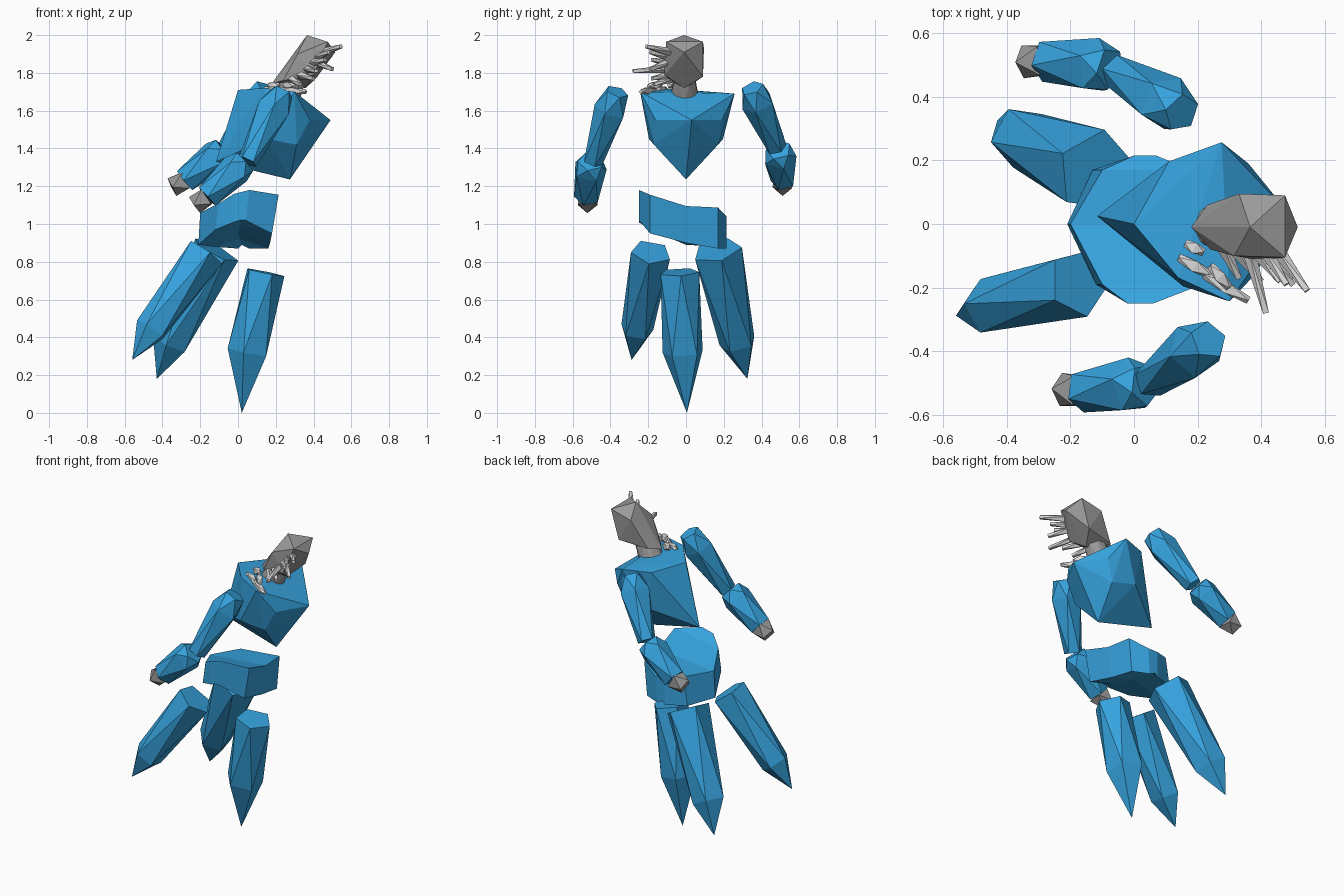
import bpy, bmesh, math
from mathutils import Vector


def material(name, rgb):
    m = bpy.data.materials.new(name)
    m.diffuse_color = (*rgb, 1)
    return m


BLUE = material("blue", (0.037, 0.365, 0.73))
GREY = material("grey", (0.32, 0.32, 0.32))
LIGHT = material("light grey", (0.72, 0.72, 0.72))


def finish(name, bm, mat):
    bmesh.ops.recalc_face_normals(bm, faces=bm.faces)
    mesh = bpy.data.meshes.new(name)
    bm.to_mesh(mesh)
    bm.free()
    mesh.materials.append(mat)
    ob = bpy.data.objects.new(name, mesh)
    bpy.context.collection.objects.link(ob)
    return ob


def hull(name, points, mat):
    """Faceted convex block around a few points."""
    bm = bmesh.new()
    for p in points:
        bm.verts.new(p)
    bmesh.ops.convex_hull(bm, input=bm.verts)
    bmesh.ops.delete(bm, geom=[v for v in bm.verts if not v.link_faces], context='VERTS')
    return finish(name, bm, mat)


def limb(name, a, b, rings, mat, sides=5, tip=None, phase=0.0):
    """Faceted limb from a to b; rings are (fraction, radius), each turned half a side."""
    a, b = Vector(a), Vector(b)
    q = (b - a).to_track_quat('Z', 'Y')
    pts = []
    for i, (t, r) in enumerate(rings):
        for k in range(sides):
            ang = 2 * math.pi * (k + i / 2 + phase) / sides
            pts.append(a.lerp(b, t) + q @ Vector((r * math.cos(ang), r * math.sin(ang), 0)))
    if tip:
        pts.append(Vector(tip))
    return hull(name, pts, mat)


def loft(name, stations, mat):
    """Skin over (y, [(x, z), ...]) sections."""
    bm = bmesh.new()
    rows = [[bm.verts.new((x, y, z)) for x, z in sec] for y, sec in stations]
    n = len(rows[0])
    for r, s in zip(rows, rows[1:]):
        for k in range(n):
            bm.faces.new((r[k], r[(k + 1) % n], s[(k + 1) % n], s[k]))
    bm.faces.new(rows[0])
    bm.faces.new(rows[-1])
    return finish(name, bm, mat)


# Chest: leaning shield-shaped block, V at the bottom
hull("chest", [
    (0.0, 0.0, 1.71), (-0.116, 0.025, 1.33),                            # spine
    (0.49, 0.03, 1.55), (0.275, 0.0, 1.236),                            # breast ridge
    (0.276, 0.257, 1.69), (0.30, -0.243, 1.70),                         # shoulders
    (0.11, 0.197, 1.69), (0.14, -0.17, 1.72),                           # shoulder blades
    (0.36, 0.19, 1.55), (0.38, -0.16, 1.55),                            # upper ribs
    (0.31, 0.17, 1.42), (0.31, -0.17, 1.42),                            # lower ribs, front
    (0.155, 0.196, 1.45), (0.155, -0.196, 1.45)], BLUE)                 # lower ribs, back

# Pelvis: bent belt, higher on one side, hollowed underneath
loft("pelvis", [
    (-0.25, [(-0.02, 1.16), (0.06, 1.18), (0.04, 1.02), (0.01, 1.02), (-0.02, 1.01)]),
    (-0.19, [(-0.10, 1.11), (0.215, 1.155), (0.18, 0.95), (0.01, 1.0), (-0.12, 0.97)]),
    (0.00, [(-0.20, 1.06), (0.20, 1.095), (0.17, 0.90), (0.0, 0.95), (-0.21, 0.89)]),
    (0.17, [(-0.10, 1.06), (0.18, 1.087), (0.16, 0.87), (0.01, 0.92), (-0.13, 0.88)]),
    (0.215, [(0.0, 1.04), (0.07, 1.04), (0.06, 0.87), (0.02, 0.89), (0.0, 0.87)])], BLUE)

# Legs: long shards ending in a point
LEG = [(0.0, 0.125), (1.0, 0.095)]
limb("left_thigh", (-0.175, -0.185, 0.85), (-0.46, -0.26, 0.44), [(0.0, 0.11), (1.0, 0.09)],
     BLUE, tip=(-0.56, -0.288, 0.28))
limb("right_thigh", (-0.12, 0.165, 0.86), (-0.36, 0.275, 0.37), [(0.0, 0.135), (1.0, 0.1)],
     BLUE, tip=(-0.43, 0.325, 0.18), phase=0.3)
limb("shin", (0.14, -0.035, 0.745), (0.055, -0.015, 0.32),
     [(0.0, 0.108), (1.0, 0.112)], BLUE, tip=(0.02, 0.005, 0.0), phase=0.5)

# Arms: upper arm, forearm and hand on each side
UPPER = [(0.0, 0.062), (0.25, 0.09), (1.0, 0.055)]
FORE = [(0.0, 0.068), (0.22, 0.09), (1.0, 0.068)]
HAND = [(0.0, 0.064), (1.0, 0.052)]
ARMS = {
    "left": [(0.235, -0.365, 1.70), (0.05, -0.495, 1.33),
             (0.035, -0.505, 1.33), (-0.165, -0.525, 1.145), (-0.23, -0.52, 1.10)],
    "right": [(0.15, 0.35, 1.72), (-0.055, 0.48, 1.40),
              (-0.075, 0.49, 1.395), (-0.28, 0.515, 1.23), (-0.35, 0.51, 1.195)],
}
for side, (shoulder, elbow, fore, wrist, finger) in ARMS.items():
    limb(side + "_upper_arm", shoulder, elbow, UPPER, BLUE)
    limb(side + "_forearm", fore, wrist, FORE, BLUE)
    limb(side + "_hand", wrist, finger, HAND, GREY, sides=4, phase=0.5)

# Head: tilted faceted block on a short neck
hull("head", [
    (0.365, -0.01, 2.0), (0.475, 0.09, 1.965), (0.475, -0.105, 1.965), (0.515, -0.01, 1.91),
    (0.33, 0.095, 1.93), (0.315, -0.10, 1.90), (0.42, 0.09, 1.78), (0.40, -0.115, 1.79),
    (0.36, -0.01, 1.72), (0.23, 0.06, 1.76), (0.24, -0.08, 1.76), (0.18, -0.01, 1.745)], GREY)
limb("neck", (0.245, -0.008, 1.655), (0.30, -0.008, 1.76), [(0, 0.078), (1, 0.062)], GREY, sides=8)

# Face spikes: thin square rods, base to tip
SPIKES = [
    ((0.45, -0.08, 1.91), (0.545, -0.21, 1.94)),
    ((0.36, -0.08, 1.82), (0.415, -0.28, 1.81)),
    ((0.40, -0.08, 1.86), (0.50, -0.19, 1.82)),
    ((0.38, -0.08, 1.85), (0.46, -0.18, 1.87)),
    ((0.41, -0.08, 1.88), (0.48, -0.19, 1.91)),
    ((0.32, -0.08, 1.79), (0.40, -0.18, 1.77)),
    ((0.28, -0.07, 1.77), (0.33, -0.17, 1.74))]
for i, (a, b) in enumerate(SPIKES):
    limb(f"face_spike_{i + 1}", a, b, [(0, 0.022), (1, 0.013)], LIGHT, sides=4)

# Loose shards over the chest
SHARDS = [
    ((0.14, -0.105, 1.715), (0.24, -0.16, 1.705)),
    ((0.22, -0.16, 1.71), (0.36, -0.24, 1.70)),
    ((0.16, -0.06, 1.735), (0.22, -0.09, 1.735)),
    ((0.24, -0.13, 1.74), (0.30, -0.20, 1.73))]
for i, (a, b) in enumerate(SHARDS):
    limb(f"shard_{i + 1}", a, b, [(0, 0.012), (0.5, 0.025), (1, 0.012)], LIGHT, sides=4)
